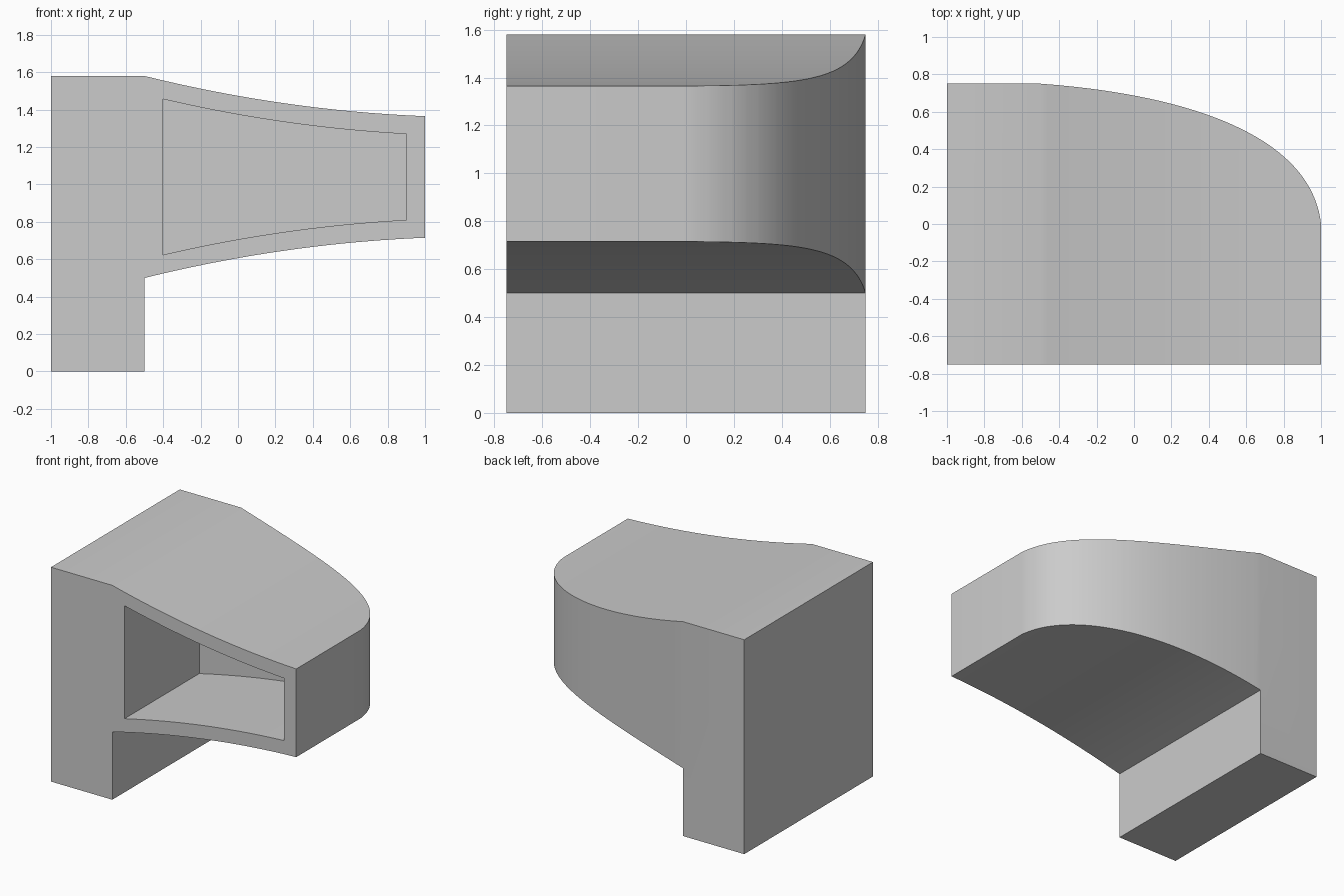
import bpy, bmesh, math
from mathutils import Vector

if "Cube" in bpy.data.objects:
    bpy.data.objects.remove(bpy.data.objects["Cube"], do_unlink=True)

STEPS = 40
MID = 1.04  # height the arm is mirrored about

grey = bpy.data.materials.new("plain grey")
grey.use_nodes = True
colour = (0.6, 0.6, 0.6, 1)
grey.diffuse_color = colour
grey.node_tree.nodes["Principled BSDF"].inputs["Base Color"].default_value = colour


def half_height(x):
    """Half the arm's height, tapering along a quadratic curve."""
    t = (x + 0.5) / 1.5
    return 0.54 * (1 - t) ** 2 + 0.71 * t * (1 - t) + 0.325 * t * t


def taper(x0, x1, sign, inset=0):
    xs = [x0 + (x1 - x0) * i / STEPS for i in range(STEPS + 1)]
    return [(x, MID + sign * (half_height(x) - inset)) for x in xs]


def bezier(a, b, c, d):
    a, b, c, d = map(Vector, (a, b, c, d))
    ts = [i / STEPS for i in range(STEPS + 1)]
    return [tuple(a * (1 - t) ** 3 + 3 * b * t * (1 - t) ** 2
                  + 3 * c * t * t * (1 - t) + d * t ** 3) for t in ts]


def prism(name, outline, place, low, high):
    """Extrude a 2D outline between two levels; place maps it into 3D."""
    bm = bmesh.new()
    face = bm.faces.new([bm.verts.new(place(u, v, low)) for u, v in outline])
    moved = bmesh.ops.extrude_face_region(bm, geom=[face])["geom"]
    shift = Vector(place(0, 0, high)) - Vector(place(0, 0, low))
    bmesh.ops.translate(bm, vec=shift,
                        verts=[g for g in moved if isinstance(g, bmesh.types.BMVert)])
    bmesh.ops.recalc_face_normals(bm, faces=bm.faces)
    mesh = bpy.data.meshes.new(name)
    bm.to_mesh(mesh)
    bm.free()
    mesh.materials.append(grey)
    obj = bpy.data.objects.new(name, mesh)
    bpy.context.collection.objects.link(obj)
    return obj


def front(u, v, w):
    return (u, w, v)


def plan(u, v, w):
    return (u, v, w)


def boolean(obj, cutter, operation):
    cutter.hide_render = True
    mod = obj.modifiers.new(operation.lower(), 'BOOLEAN')
    mod.object, mod.operation, mod.solver = cutter, operation, 'EXACT'
    bpy.ops.object.modifier_apply(modifier=mod.name)
    bpy.data.objects.remove(cutter, do_unlink=True)


# Post and tapering arm, as one front profile
top = 2 * MID - 0.5
profile = [(-1, 0), (-1, top)] + taper(-0.5, 1.1, 1)
profile += taper(-0.5, 1.1, -1)[::-1] + [(-0.5, 0)]
body = prism("post_and_arm", profile, front, -0.75, 1)

# Rounded back corner, trimmed to the plan outline
outline = [(1, -1), (-1.2, -1), (-1.2, 0.75)]
outline += bezier((-0.5, 0.75), (0.32, 0.69), (0.95, 0.46), (1, 0))
trim = prism("plan_trim", outline, plan, -0.5, 2)

# Pocket in the front, following the arm's taper
opening = taper(-0.4, 0.9, 1, 0.1) + taper(-0.4, 0.9, -1, 0.1)[::-1]
pocket = prism("pocket_cutter", opening, front, -1, 0.12)

bpy.context.view_layer.objects.active = body
for o in bpy.context.selected_objects:
    o.select_set(False)
body.select_set(True)
boolean(body, trim, 'INTERSECT')
boolean(body, pocket, 'DIFFERENCE')
bpy.ops.object.shade_smooth_by_angle(angle=math.radians(30))
